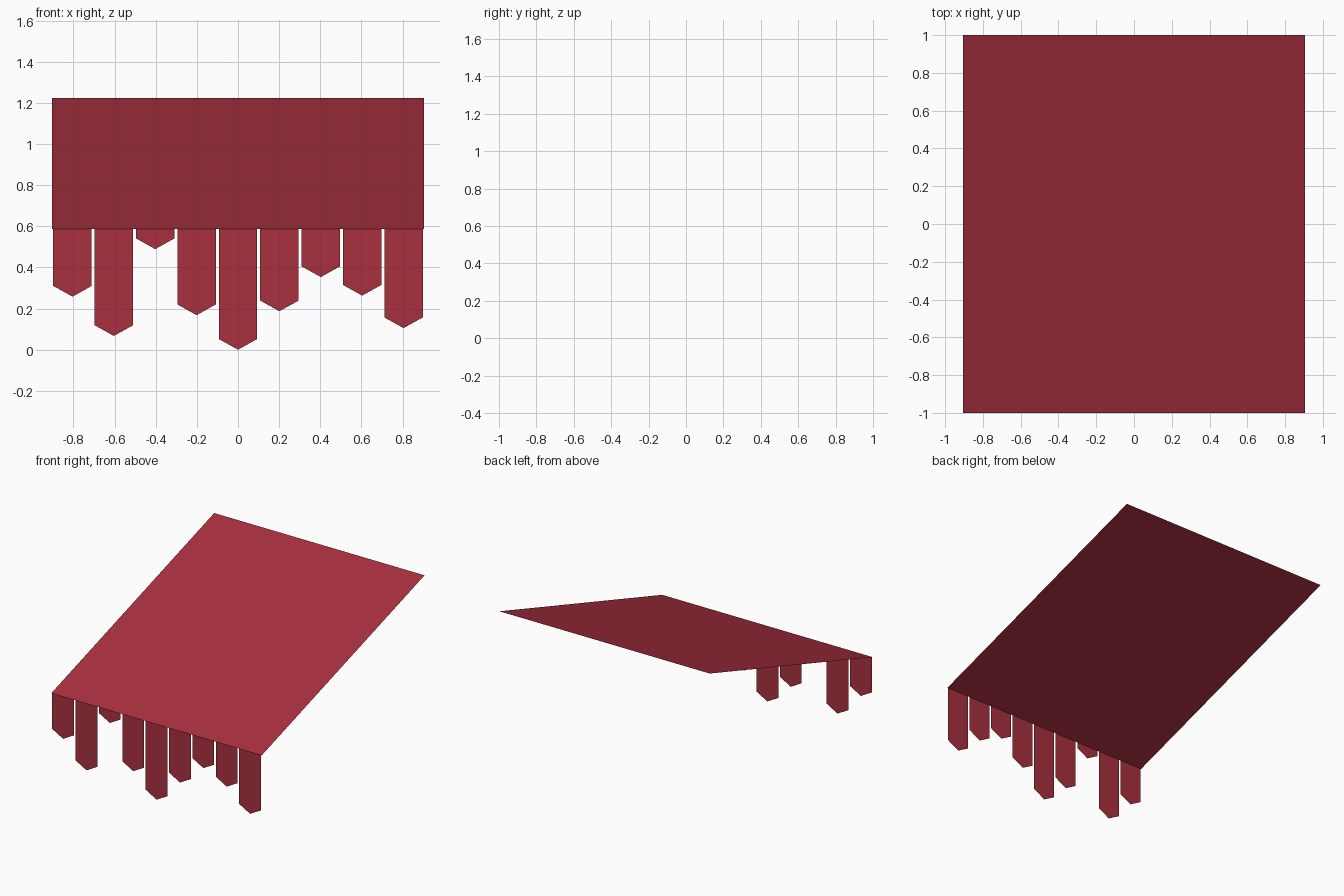
import bpy

if "Cube" in bpy.data.objects:
    bpy.data.objects.remove(bpy.data.objects["Cube"])

red = bpy.data.materials.new("awning_red")
red.diffuse_color = (0.392, 0.0296, 0.049, 1.0)
red.use_nodes = True
red.node_tree.nodes["Principled BSDF"].inputs["Base Color"].default_value = red.diffuse_color

HALF_W, FRONT_Z, BACK_Z = 0.905, 0.587, 1.223


def sheet(name, points):
    """Single-face cloth panel."""
    mesh = bpy.data.meshes.new(name)
    mesh.from_pydata(points, [], [range(len(points))])
    mesh.materials.append(red)
    obj = bpy.data.objects.new(name, mesh)
    bpy.context.collection.objects.link(obj)
    return obj


# Sloping canopy cloth
sheet("canopy", [(-HALF_W, -1, FRONT_Z), (HALF_W, -1, FRONT_Z),
                 (HALF_W, 1, BACK_Z), (-HALF_W, 1, BACK_Z)])

# Pointed valance flaps of uneven length along the front edge
tips = [0.258, 0.067, 0.489, 0.168, 0.0, 0.187, 0.353, 0.263, 0.105]
pitch, half, point = 2 * HALF_W / 9, 0.0935, 0.052
for i, tip in enumerate(tips):
    x = (i - 4) * pitch
    sheet(f"flap_{i + 1}", [(x - half, -1, FRONT_Z), (x - half, -1, tip + point),
                            (x, -1, tip), (x + half, -1, tip + point),
                            (x + half, -1, FRONT_Z)])
